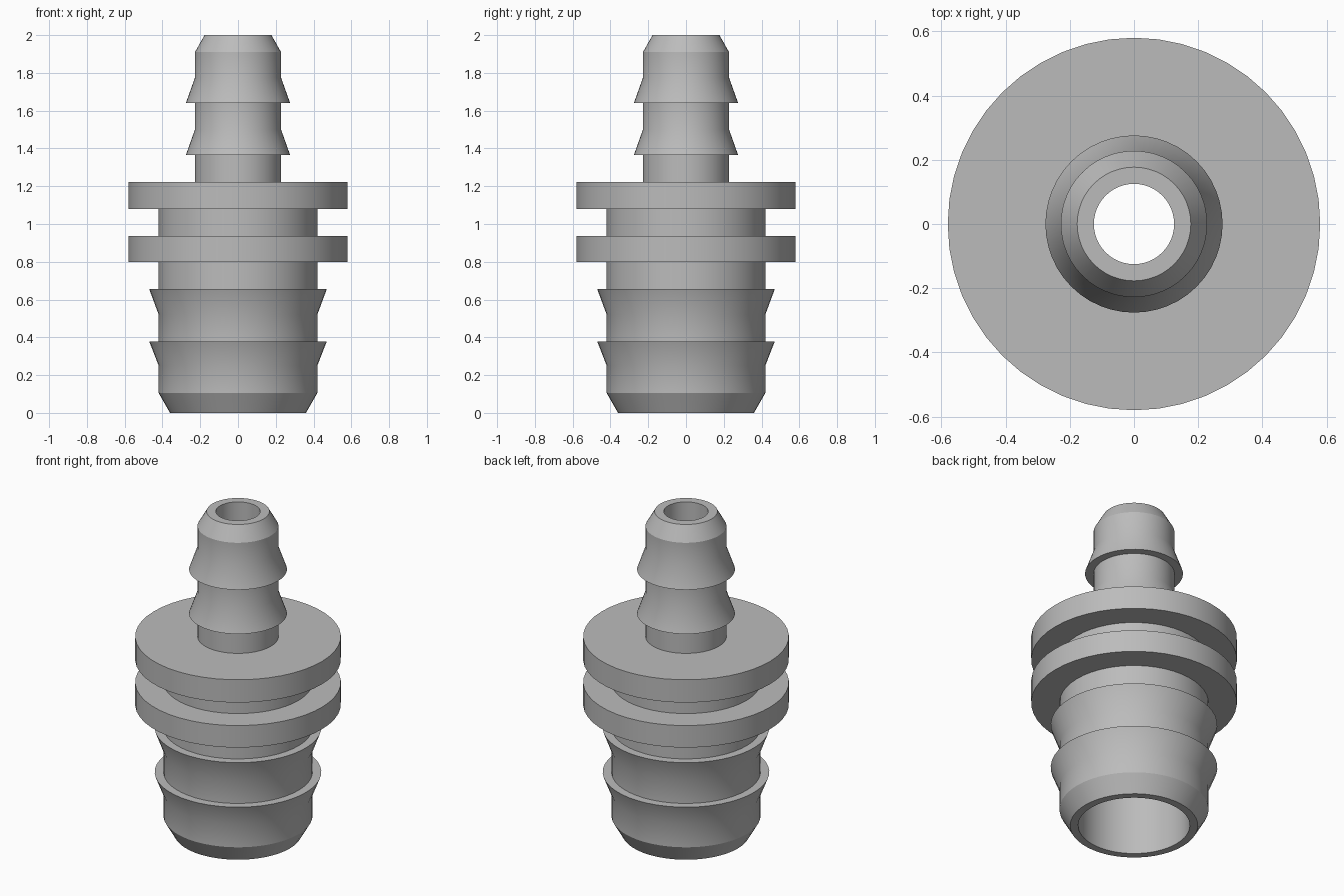
import bpy, bmesh, math

if "Cube" in bpy.data.objects:
    bpy.data.objects.remove(bpy.data.objects["Cube"])

SEGMENTS = 48

grey = bpy.data.materials.new("plain grey")
grey.diffuse_color = (0.5, 0.5, 0.5, 1)
grey.use_nodes = True
grey.node_tree.nodes["Principled BSDF"].inputs["Base Color"].default_value = grey.diffuse_color


def barb(root, tip, start, end):
    """Cone ring from the pipe surface to a sharp edge that steps back to the pipe."""
    return [(root, start), (tip, end), (root, end)]


def flange(root, rim, low, high, root_above):
    return [(root, low), (rim, low), (rim, high), (root_above, high)]


def lathe(name, profile):
    """Spin a closed (radius, height) profile around the z axis."""
    bm = bmesh.new()
    rings = []
    for r, z in profile:
        rings.append([bm.verts.new((r * math.cos(a), r * math.sin(a), z))
                      for a in (2 * math.pi * i / SEGMENTS for i in range(SEGMENTS))])
    for k, ring in enumerate(rings):
        above = rings[(k + 1) % len(rings)]
        for i in range(SEGMENTS):
            j = (i + 1) % SEGMENTS
            bm.faces.new((ring[i], ring[j], above[j], above[i]))
    bmesh.ops.recalc_face_normals(bm, faces=bm.faces)
    mesh = bpy.data.meshes.new(name)
    bm.to_mesh(mesh)
    bm.free()
    mesh.materials.append(grey)
    obj = bpy.data.objects.new(name, mesh)
    bpy.context.collection.objects.link(obj)
    bpy.context.view_layer.objects.active = obj
    obj.select_set(True)
    bpy.ops.object.shade_smooth_by_angle(angle=math.radians(25))
    obj.select_set(False)


WIDE, NARROW, RIM = 0.42, 0.228, 0.58

# Wide hose end with chamfered mouth and two barbs
outside = [(0.36, 0), (WIDE, 0.105)]
outside += barb(WIDE, 0.47, 0.25, 0.378)
outside += barb(WIDE, 0.47, 0.52, 0.655)
# Two stop flanges
outside += flange(WIDE, RIM, 0.80, 0.937, WIDE)
outside += flange(WIDE, RIM, 1.08, 1.222, NARROW)
# Narrow hose end: barbs point the other way
outside += reversed(barb(NARROW, 0.276, 1.50, 1.365))
outside += reversed(barb(NARROW, 0.276, 1.775, 1.64))
outside += [(NARROW, 1.91), (0.177, 2.0)]
# Stepped bore running through the fitting
bore = [(0.125, 2.0), (0.125, 1.12), (0.315, 1.12), (0.315, 0)]

lathe("hose_fitting", outside + bore)
